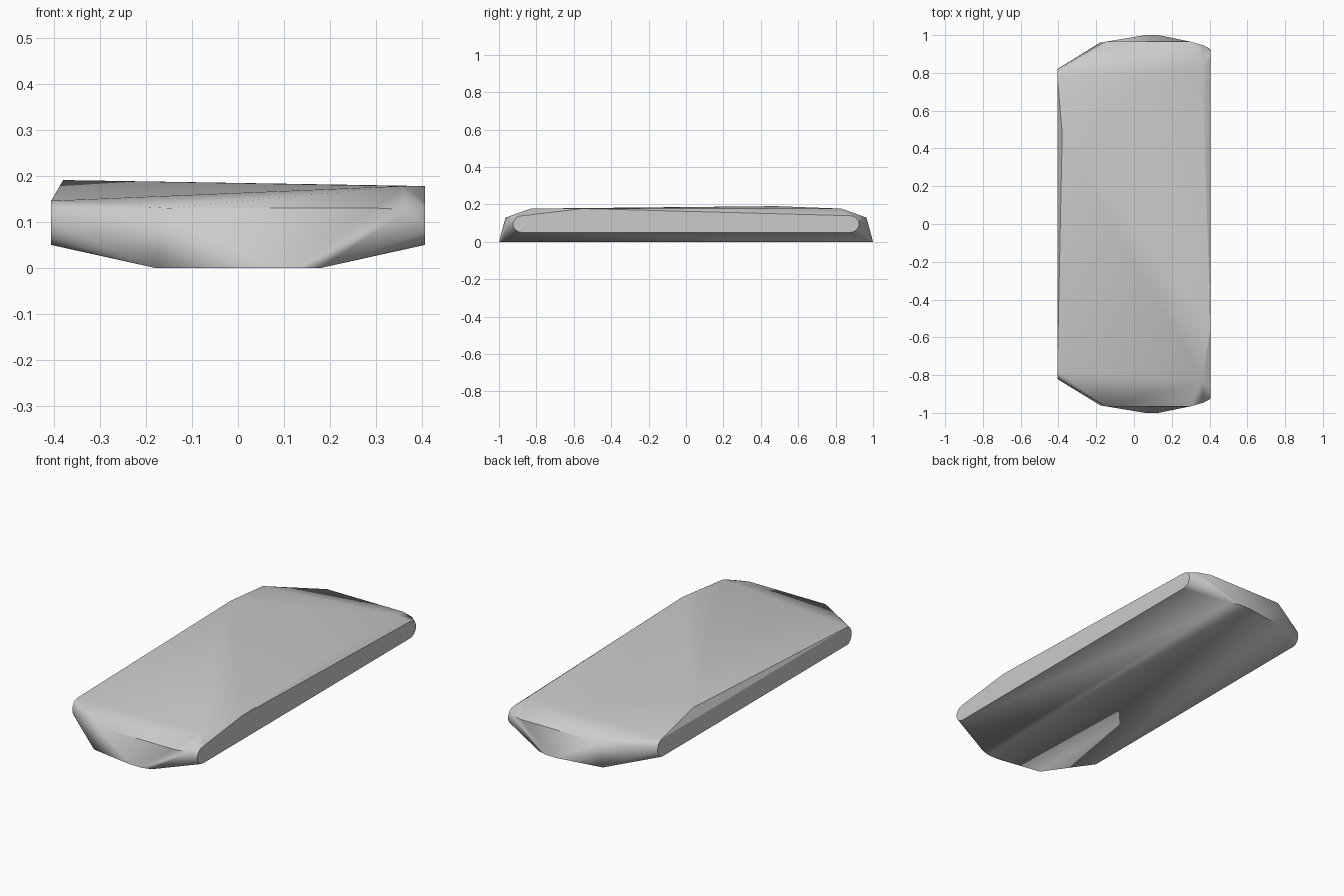
import bpy
import bmesh
import math

cube = bpy.data.objects.get("Cube")
if cube:
    bpy.data.objects.remove(cube, do_unlink=True)

grey = bpy.data.materials.new("plain grey")
grey.use_nodes = True
colour = (0.6, 0.6, 0.6, 1)
grey.diffuse_color = colour
grey.node_tree.nodes["Principled BSDF"].inputs["Base Color"].default_value = colour

# Outline points shared by both ends, mirrored front to back
END_POINTS = [
    # flat underside
    (-0.18, 0.96, 0), (0.06, 1, 0), (0.13, 1, 0), (0.18, 0.985, 0),
    # upper edge of the end face
    (-0.15, 0.965, 0.13), (0.3, 0.965, 0.13), (0.37, 0.945, 0.127),
    # corner of the top
    (0.36, 0.83, 0.178),
]

# Crown points that make the top uneven
CROWN_POINTS = [(-0.38, 0.48, 0.191), (0.406, -0.55, 0.178)]


def rounded_end(x, y, low, high, radius):
    """Half-round end of a flat long side, in the plane at x."""
    middle = (low + high) / 2
    half = (high - low) / 2
    points = []
    for step in range(9):
        a = -math.pi / 2 + math.pi * step / 8
        points.append((x, y - radius + radius * math.cos(a),
                       middle + half * math.sin(a)))
    return points


def hull_object(name, points):
    bm = bmesh.new()
    for p in points:
        bm.verts.new(p)
    result = bmesh.ops.convex_hull(bm, input=bm.verts[:])
    loose = set(result["geom_interior"]) | set(result["geom_unused"])
    bmesh.ops.delete(bm, geom=[g for g in loose if isinstance(g, bmesh.types.BMVert)],
                     context="VERTS")
    bmesh.ops.dissolve_limit(bm, angle_limit=math.radians(0.2),
                             verts=bm.verts[:], edges=bm.edges[:])
    bmesh.ops.recalc_face_normals(bm, faces=bm.faces[:])
    mesh = bpy.data.meshes.new(name)
    bm.to_mesh(mesh)
    bm.free()
    mesh.materials.append(grey)
    obj = bpy.data.objects.new(name, mesh)
    bpy.context.collection.objects.link(obj)
    return obj


# Slab body wrapped around the ends, long sides and crown
half_body = (END_POINTS
             + rounded_end(0.406, 0.925, 0.05, 0.14, 0.05)
             + rounded_end(-0.406, 0.82, 0.05, 0.146, 0.04))
points = half_body + [(x, -y, z) for x, y, z in half_body] + CROWN_POINTS
slab = hull_object("slab_body", points)

bpy.ops.object.select_all(action="DESELECT")
slab.select_set(True)
bpy.context.view_layer.objects.active = slab
bpy.ops.object.shade_smooth_by_angle(angle=math.radians(30))
